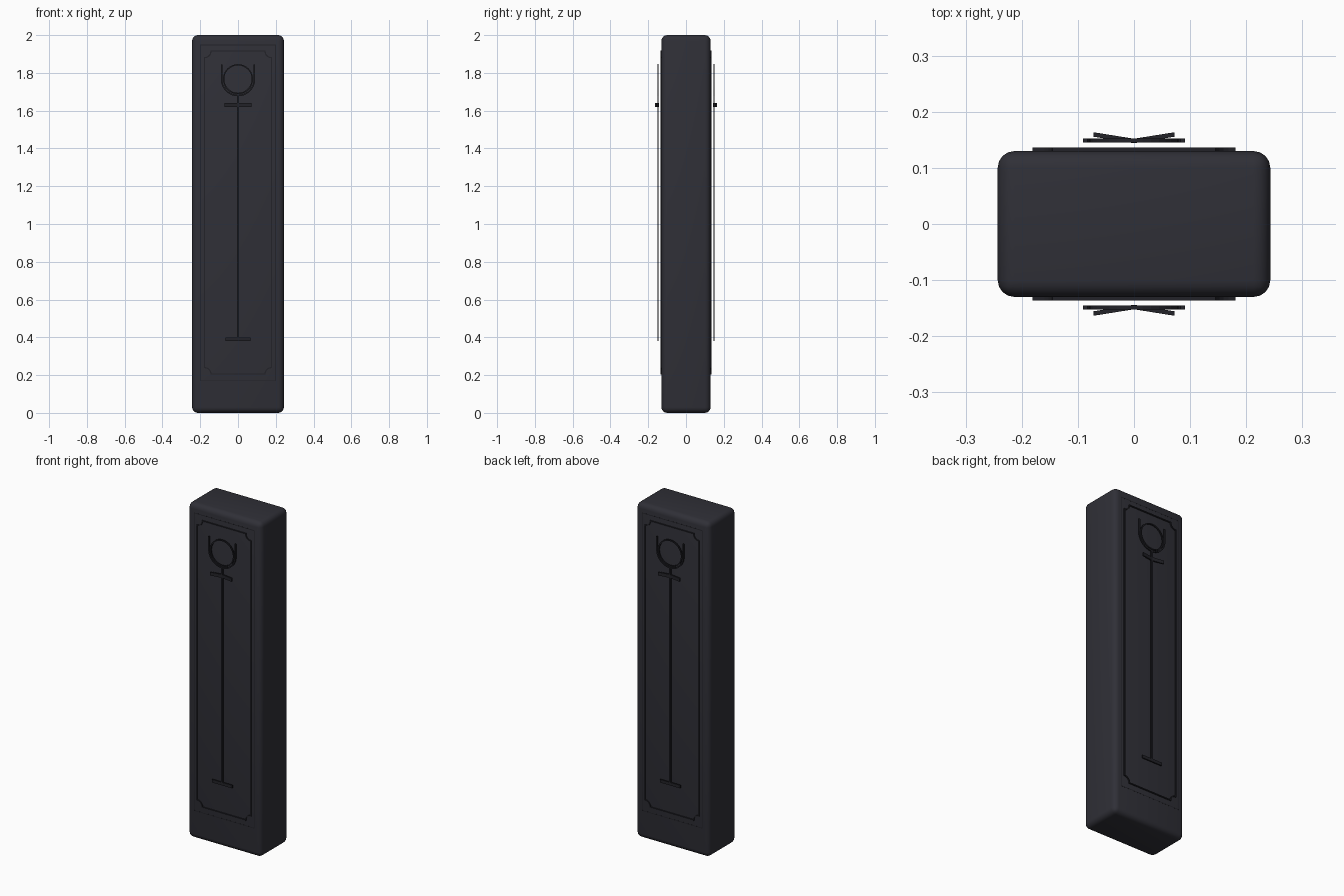
import bpy, bmesh
from math import sin, cos, pi
from mathutils import Vector

cube = bpy.data.objects.get("Cube")
if cube:
    bpy.data.objects.remove(cube, do_unlink=True)


def material(name, colour):
    m = bpy.data.materials.new(name)
    m.use_nodes = True
    m.diffuse_color = (*colour, 1)
    bsdf = next(n for n in m.node_tree.nodes if n.type == 'BSDF_PRINCIPLED')
    bsdf.inputs["Base Color"].default_value = (*colour, 1)
    return m


CASE = material("charcoal", (0.029, 0.029, 0.038))
TRIM = material("dark trim", (0.016, 0.016, 0.021))


def make(name, bm, mat, mirror=True):
    bmesh.ops.recalc_face_normals(bm, faces=bm.faces)
    mesh = bpy.data.meshes.new(name)
    bm.to_mesh(mesh)
    bm.free()
    mesh.materials.append(mat)
    ob = bpy.data.objects.new(name, mesh)
    bpy.context.collection.objects.link(ob)
    if mirror:  # repeat the front part on the back
        mod = ob.modifiers.new("back copy", 'MIRROR')
        mod.use_axis = (False, True, False)
        mod.use_mirror_merge = False
    return ob


def ribbon(name, path, width, y_out, y_in, closed=False):
    """Flat strip of rectangular section following an x-z path."""
    bm = bmesh.new()
    pts = [Vector(p) for p in path]
    n = len(pts)
    rings = []
    for i, p in enumerate(pts):
        a = p - pts[i - 1] if closed or i else pts[1] - p
        b = pts[(i + 1) % n] - p if closed or i < n - 1 else a
        a, b = a.normalized(), b.normalized()
        na, nb = Vector((-a.y, a.x)), Vector((-b.y, b.x))
        off = (na + nb) * (width / 2 / max(1 + na.dot(nb), 0.5))
        corners = [(p + off, y_out), (p - off, y_out), (p - off, y_in), (p + off, y_in)]
        rings.append([bm.verts.new((q.x, -y, q.y)) for q, y in corners])
    for i in range(n if closed else n - 1):
        r, s = rings[i], rings[(i + 1) % n]
        for k in range(4):
            bm.faces.new((r[k], r[(k + 1) % 4], s[(k + 1) % 4], s[k]))
    if not closed:
        bm.faces.new(rings[0])
        bm.faces.new(rings[-1])
    return make(name, bm, TRIM)


def arc(cx, cz, r, start, end, steps):
    return [(cx + r * cos(start + (end - start) * i / steps),
             cz + r * sin(start + (end - start) * i / steps)) for i in range(steps + 1)]


def scalloped(x, z0, z1, r):
    """Rectangle whose corners are bitten inwards by quarter circles."""
    return (arc(x, z1, r, 1.5 * pi, pi, 5) + arc(-x, z1, r, 0, -pi / 2, 5)
            + arc(-x, z0, r, pi / 2, 0, 5) + arc(x, z0, r, pi, pi / 2, 5))


# Rounded case
bm = bmesh.new()
bmesh.ops.create_cube(bm, size=1)
for v in bm.verts:
    v.co = (v.co.x * 0.486, v.co.y * 0.26, v.co.z * 2 + 1)
bmesh.ops.bevel(bm, geom=bm.edges[:], offset=0.03, segments=4, profile=0.5, affect='EDGES')
case = make("case", bm, CASE, mirror=False)
bpy.context.view_layer.objects.active = case
case.select_set(True)
bpy.ops.object.shade_smooth_by_angle()

# Border lines on the front and back
ribbon("inner_border", scalloped(0.178, 0.205, 1.915, 0.035), 0.006, 0.136, 0.125, True)
ribbon("outer_border", [(-0.198, 0.17), (0.198, 0.17), (0.198, 1.947), (-0.198, 1.947)],
       0.004, 0.1305, 0.125, True)

# Emblem: ring held in a cup, on a long staff
ribbon("ring", arc(0, 1.767, 0.076, 0, 2 * pi, 32)[:-1], 0.007, 0.152, 0.145, True)
ribbon("cup", [(-0.087, 1.845)] + arc(0, 1.767, 0.087, pi, 2 * pi, 20) + [(0.087, 1.845)],
       0.008, 0.152, 0.145)
ribbon("staff", [(0, 0.39), (0, 1.68)], 0.011, 0.152, 0.145)
ribbon("foot_bar", [(-0.067, 0.39), (0.067, 0.39)], 0.018, 0.152, 0.145)

# Cross bar with tips swept outwards
guard = ribbon("cross_bar", [(-0.072, 1.63), (0, 1.63), (0.072, 1.63)], 0.02, 0.152, 0.144)
for v in guard.data.vertices:
    v.co.y -= abs(v.co.x) * 0.16
